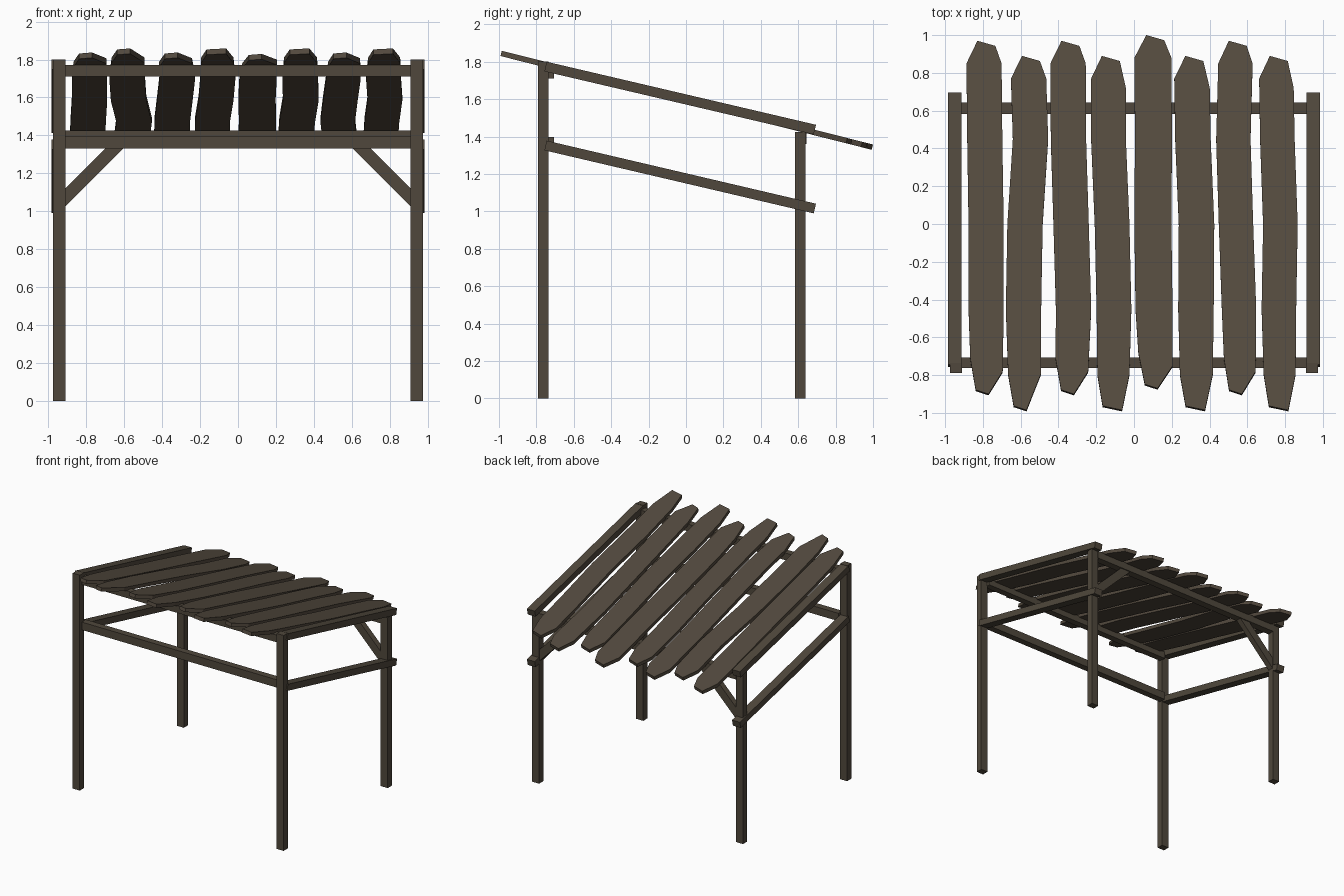
import bpy, bmesh, math
from mathutils import Vector

if "Cube" in bpy.data.objects:
    bpy.data.objects.remove(bpy.data.objects["Cube"])


def material(name, rgb):
    m = bpy.data.materials.new(name)
    m.diffuse_color = (*rgb, 1)
    m.use_nodes = True
    m.node_tree.nodes["Principled BSDF"].inputs["Base Color"].default_value = m.diffuse_color
    return m


TIMBER = material("timber_brown", (0.080, 0.064, 0.045))
PLANK = material("plank_brown", (0.088, 0.069, 0.049))


def prism(name, ring, offset, mat):
    """Solid made by sweeping a closed outline along an offset vector."""
    bm = bmesh.new()
    a = [bm.verts.new(p) for p in ring]
    b = [bm.verts.new(Vector(p) + Vector(offset)) for p in ring]
    bm.faces.new(a)
    bm.faces.new(b[::-1])
    n = len(a)
    for i in range(n):
        bm.faces.new((a[i], b[i], b[(i + 1) % n], a[(i + 1) % n]))
    bmesh.ops.recalc_face_normals(bm, faces=bm.faces)
    me = bpy.data.meshes.new(name)
    bm.to_mesh(me)
    bm.free()
    me.materials.append(mat)
    ob = bpy.data.objects.new(name, me)
    bpy.context.collection.objects.link(ob)
    return ob


def box(name, x, y, z):
    ring = [(x[0], y[0], z[0]), (x[1], y[0], z[0]), (x[1], y[1], z[0]), (x[0], y[1], z[0])]
    return prism(name, ring, (0, 0, z[1] - z[0]), TIMBER)


# Posts, sloping side rails and back braces on both sides
for s, side in ((-1, "left"), (1, "right")):
    px = (s * 0.91, s * 0.975)
    box(f"front_post_{side}", px, (-0.79, -0.735), (0, 1.80))
    box(f"back_post_{side}", px, (0.584, 0.64), (0, 1.425))
    for label, top in (("upper", 1.80), ("lower", 1.378)):
        d = Vector((0, 1.44, -0.337))
        n = Vector((0, 0.337, 1.44)).normalized() * 0.053
        p = Vector((s * 0.912, -0.745, top))
        prism(f"{label}_side_rail_{side}", [p, p + d, p + d - n, p - n], (s * 0.072, 0, 0), TIMBER)
    brace = [(0.915, 1.02), (0.915, 1.115), (0.665, 1.365), (0.57, 1.365)]
    prism(f"back_brace_{side}", [(s * x, 0.588, z) for x, z in brace], (0, 0.048, 0), TIMBER)

# Cross beams
box("front_upper_beam", (-0.915, 0.915), (-0.762, -0.707), (1.71, 1.77))
box("front_lower_beam", (-0.915, 0.915), (-0.762, -0.707), (1.332, 1.397))
box("back_beam", (-0.915, 0.915), (0.583, 0.644), (1.36, 1.425))

# Roof planks: back end, front end, width, centre line from back to front
SLOPE, T = 0.2525, 0.029
STATIONS = (0.45, 0.2, 0.0, -0.2, -0.45, -0.62)
PLANKS = [
    (0.97, -0.90, 0.186, (-0.794, -0.790, -0.783, -0.783, -0.780)),
    (0.89, -0.985, 0.187, (-0.558, -0.548, -0.577, -0.585, -0.579)),
    (0.97, -0.90, 0.187, (-0.349, -0.347, -0.333, -0.320, -0.328)),
    (0.89, -0.985, 0.184, (-0.135, -0.135, -0.116, -0.106, -0.108)),
    (1.00, -0.87, 0.196, (0.100, 0.103, 0.100, 0.106, 0.115)),
    (0.89, -0.985, 0.188, (0.307, 0.312, 0.331, 0.328, 0.331)),
    (0.97, -0.90, 0.182, (0.537, 0.526, 0.540, 0.556, 0.561)),
    (0.89, -0.985, 0.183, (0.754, 0.759, 0.775, 0.767, 0.772)),
]
normal = Vector((0, SLOPE, 1)).normalized()
for i, (yb, yf, w, c) in enumerate(PLANKS):
    odd = i % 2
    h = w / 2
    mid = list(zip(c[1:4], (0.45, 0.0, -0.45)))
    # right edge runs back to front, left edge returns
    right = [(c[0] + 0.06, yb - 0.027), (c[0] + h, yb - (0.17 if odd and i > 1 else 0.12))]
    right += [(x + h, y) for x, y in mid]
    right += [(c[4] + h - 0.008, yf + (0.19 if odd else 0.12))]
    tip = 0.045 if odd and i > 1 else 0.01
    right += [(c[4] + tip, yf)]
    left = [(c[4] - 0.058, yf + 0.022), (c[4] - h + 0.006, yf + 0.19)]
    left += [(x - h, y) for x, y in mid[::-1]]
    left += [(c[0] - h, yb - 0.12), (c[0] - 0.035, yb)]
    ring = [(x, y, 1.61 - SLOPE * y) for x, y in right + left]
    prism(f"roof_plank_{i + 1}", ring, -normal * T, PLANK)
